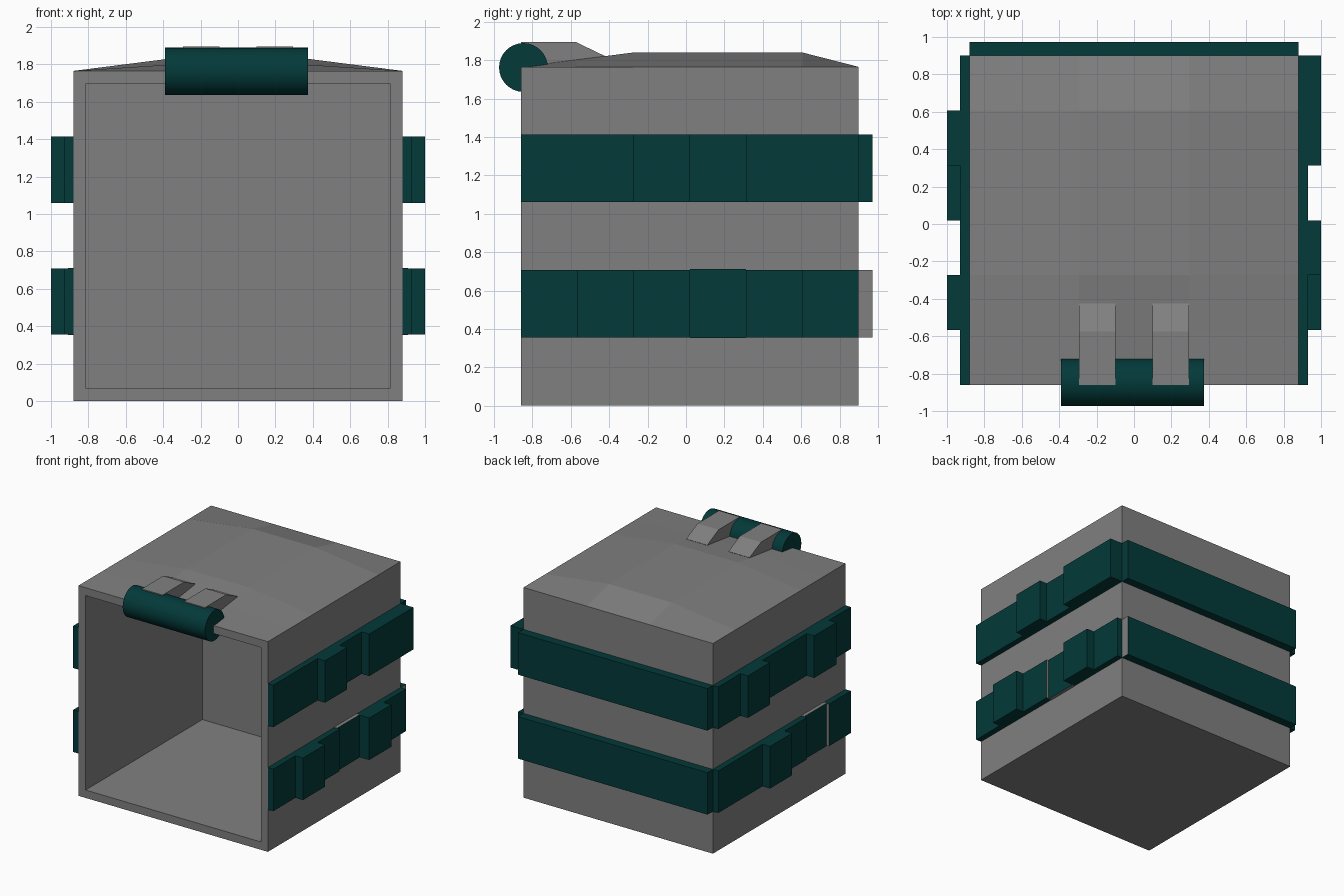
import bpy, bmesh, math
from mathutils import Matrix, Vector

if "Cube" in bpy.data.objects:
    bpy.data.objects.remove(bpy.data.objects["Cube"])

teal = bpy.data.materials.new("teal")
teal.diffuse_color = (0.001, 0.041, 0.041, 1)
teal.use_nodes = True
teal.node_tree.nodes["Principled BSDF"].inputs["Base Color"].default_value = teal.diffuse_color
grey = bpy.data.materials.new("grey")
grey.diffuse_color = (0.216, 0.216, 0.216, 1)
grey.use_nodes = True
grey.node_tree.nodes["Principled BSDF"].inputs["Base Color"].default_value = grey.diffuse_color

X, Y0, Y1, TOP = 0.88, -0.86, 0.90, 1.765
STEP = (Y1 - Y0) / 6


def finish(bm, name, mats=(grey,)):
    bmesh.ops.recalc_face_normals(bm, faces=bm.faces)
    me = bpy.data.meshes.new(name)
    bm.to_mesh(me)
    bm.free()
    ob = bpy.data.objects.new(name, me)
    bpy.context.collection.objects.link(ob)
    for m in mats:
        me.materials.append(m)
    return ob


def add_box(bm, lo, hi):
    lo, hi = Vector(lo), Vector(hi)
    m = Matrix.Translation((lo + hi) / 2) @ Matrix.Diagonal((*(hi - lo), 1))
    bmesh.ops.create_cube(bm, size=1, matrix=m)


def prism(bm, pts, offset):
    """Extrude a closed outline along an offset."""
    f = bm.faces.new([bm.verts.new(p) for p in pts])
    r = bmesh.ops.extrude_face_region(bm, geom=[f], use_keep_orig=True)
    vs = [v for v in r["geom"] if isinstance(v, bmesh.types.BMVert)]
    bmesh.ops.translate(bm, vec=offset, verts=vs)


# Open-fronted shell: inset the front and push the cavity in
bm = bmesh.new()
add_box(bm, (-X, Y0, 0), (X, Y1, TOP))
bmesh.ops.recalc_face_normals(bm, faces=bm.faces)
front = min(bm.faces, key=lambda f: f.calc_center_median().y)
top = max(bm.faces, key=lambda f: f.calc_center_median().z)
bmesh.ops.inset_individual(bm, faces=[front], thickness=0.066, depth=0, use_even_offset=True)
r = bmesh.ops.extrude_discrete_faces(bm, faces=[front])
bmesh.ops.translate(bm, vec=(0, 1.55, 0), verts=r["faces"][0].verts)
bmesh.ops.delete(bm, geom=[top], context="FACES_ONLY")

# Gently raised roof
xs = (-X, -0.293, 0.293, X)
ys = {Y0: TOP, Y0 + STEP: 1.803, Y0 + 2 * STEP: 1.84, Y1 - STEP: 1.84, Y1: TOP}
rows = [[bm.verts.new((x, y, z if abs(x) < 0.5 else TOP)) for x in xs]
        for y, z in ys.items()]
for a, b in zip(rows, rows[1:]):
    for i in range(3):
        bm.faces.new((a[i], a[i + 1], b[i + 1], b[i]))
bmesh.ops.remove_doubles(bm, verts=bm.verts, dist=0.0001)
finish(bm, "shell")

# Roller above the opening
bm = bmesh.new()
bmesh.ops.create_cone(bm, cap_ends=True, segments=32, radius1=0.127, radius2=0.127,
                      depth=0.765, matrix=Matrix.Translation((-0.007, -0.847, 1.762))
                      @ Matrix.Rotation(math.pi / 2, 4, "Y"))
ob = finish(bm, "roller", [teal])
bpy.context.view_layer.objects.active = ob
ob.select_set(True)
bpy.ops.object.shade_smooth_by_angle(angle=math.radians(30))

# Two brackets holding the roller
for x, name in ((-0.293, "left_bracket"), (0.1, "right_bracket")):
    bm = bmesh.new()
    outline = [(Y0, 1.75), (Y0, 1.895), (-0.575, 1.895), (-0.425, 1.823), (-0.425, 1.75)]
    prism(bm, [(x, y, z) for y, z in outline], (0.195, 0, 0))
    finish(bm, name)

# Stepped side bands: depth of each of six cells, front to back
T, K, R = 0.05, 0.12, 0.015
bands = {
    "upper_right_band": (1, 1.06, (T, T, K, T, K, K)),
    "lower_right_band": (1, 0.355, (T, K, T, R, K, T)),
    "upper_left_band": (-1, 1.06, (T, K, T, T, K, T)),
    "lower_left_band": (-1, 0.355, (T, R, T, K, T, T)),
}
for name, (side, z, depths) in bands.items():
    pts = [(Y0, 0)]
    for i, d in enumerate(depths):
        if d != pts[-1][1]:
            pts.append((Y0 + i * STEP, d))
        if i == 5 or depths[i + 1] != d:
            pts.append((Y0 + (i + 1) * STEP, d))
    pts.append((Y1, 0))
    bm = bmesh.new()
    prism(bm, [(side * (X + d), y, z) for y, d in pts], (0, 0, 0.353))
    ob = finish(bm, name, [teal, grey])
    if R in depths:
        # Bare grey wall inside the notch, and the plate lying in it
        for p in ob.data.polygons:
            d = abs(p.center.x) - X
            if p.normal.y > 0.9 and 0.03 < d < 0.05:
                p.material_index = 1
        y = Y0 + depths.index(R) * STEP
        a, b = sorted((side * X, side * (X + 0.03)))
        bm = bmesh.new()
        add_box(bm, (a, y, 0.352), (b, y + STEP, 0.712))
        ob = finish(bm, name.replace("band", "plate"), [teal, grey])
        for p in ob.data.polygons:
            p.material_index = 0 if abs(p.normal.x) > 0.9 else 1

# Straight back bands; the lower one has a bare right end
for z, name in ((1.06, "upper_back_band"), (0.355, "lower_back_band")):
    bm = bmesh.new()
    add_box(bm, (-X, Y1, z), (X, 0.972, z + 0.353))
    ob = finish(bm, name, [teal, grey])
    if z < 1:
        for p in ob.data.polygons:
            p.material_index = 1 if p.normal.x > 0.9 else 0
